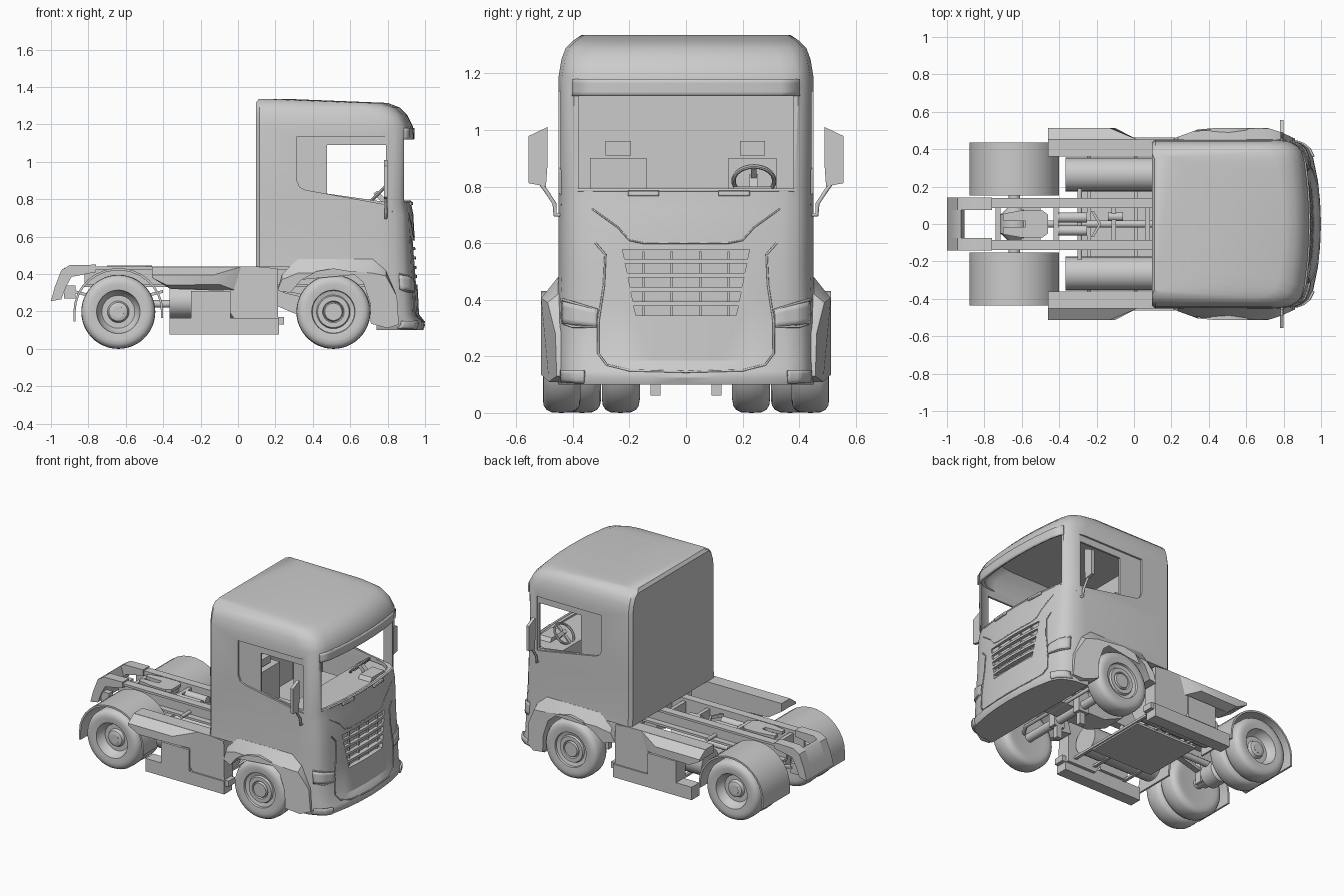
import bpy, bmesh, math
from math import pi, sin, cos, radians

if "Cube" in bpy.data.objects:
    bpy.data.objects.remove(bpy.data.objects["Cube"])


def obj(name, verts, faces, mirror=False):
    me = bpy.data.meshes.new(name)
    me.from_pydata(verts, [], faces)
    bm = bmesh.new()
    bm.from_mesh(me)
    bmesh.ops.recalc_face_normals(bm, faces=bm.faces)
    bm.to_mesh(me)
    bm.free()
    o = bpy.data.objects.new(name, me)
    bpy.context.collection.objects.link(o)
    if mirror:
        m = o.modifiers.new("Mirror", 'MIRROR')
        m.use_axis = (False, True, False)
    return o


def loft(name, rings, mirror=False):
    n = len(rings[0])
    faces = [list(range(n)), [(len(rings) - 1) * n + i for i in range(n)]]
    for r in range(len(rings) - 1):
        for i in range(n):
            j = (i + 1) % n
            faces.append([r * n + i, r * n + j, r * n + n + j, r * n + n + i])
    return obj(name, [p for r in rings for p in r], faces, mirror)


def prism(name, pts, axis, a, b, mirror=False):
    place = {'x': lambda p, t: (t, p[0], p[1]), 'y': lambda p, t: (p[0], t, p[1]),
             'z': lambda p, t: (p[0], p[1], t)}[axis]
    return loft(name, [[place(p, t) for p in pts] for t in (a, b)], mirror)


def box(name, x0, x1, y0, y1, z0, z1, mirror=False):
    return prism(name, [(x0, y0), (x1, y0), (x1, y1), (x0, y1)], 'z', z0, z1, mirror)


def lathe(name, prof, cx, cz, mirror=False, n=40):
    # turned round an axis parallel to y; prof = (y, radius)
    return loft(name, [[(cx + r * cos(2 * pi * i / n), y, cz + r * sin(2 * pi * i / n))
                        for i in range(n)] for y, r in prof], mirror)


def rod(name, x0, x1, y, z, r, mirror=False, n=28):
    return prism(name, [(y + r * cos(2 * pi * i / n), z + r * sin(2 * pi * i / n)) for i in range(n)],
                 'x', x0, x1, mirror)


def tube(name, pts, r):
    for s, side in ((1, "left"), (-1, "right")):
        cu = bpy.data.curves.new(name, 'CURVE')
        cu.dimensions = '3D'
        cu.bevel_depth, cu.bevel_resolution = r, 1
        sp = cu.splines.new('POLY')
        sp.points.add(len(pts) - 1)
        for q, p in zip(sp.points, pts):
            q.co = (p[0], p[1] * s, p[2], 1)
        bpy.context.collection.objects.link(bpy.data.objects.new(f"{name}_{side}", cu))


def cut(o, c):
    m = o.modifiers.new("Cut", 'BOOLEAN')
    m.operation, m.object, m.solver = 'DIFFERENCE', c, 'EXACT'
    bpy.context.view_layer.objects.active = o
    bpy.ops.object.modifier_apply(modifier=m.name)
    bpy.data.objects.remove(c)


def lerp(t, table):
    for p, q in zip(table, table[1:]):
        if p[0] <= t <= q[0]:
            f = (t - p[0]) / (q[0] - p[0])
            return [u + (v - u) * f for u, v in zip(p, q)]
    return table[0] if t < table[0][0] else table[-1]


# Cab shell: rounded plan lofted through (z, front x, half width)
PLAN = [(.17, 0), (.10, .012), (.06, .035), (.04, .06), (.025, .11), (.01, .23)]
BODY = [(.10, .99, .452), (.125, 1.0, .462), (.15, .995, .464), (.185, .968, .462), (.40, .957, .455),
        (.50, .95, .45), (.72, .937, .45), (.78, .925, .45), (1.19, .935, .45)]
ROOF = [(1.25, .905, .44), (1.29, .865, .425), (1.315, .80, .40), (1.335, .30, .37)]
INNER = [(.5, .92, .425), (.72, .905, .425), (.785, .897, .425), (.79, .938, .425), (1.137, .938, .425),
         (1.142, .905, .425), (1.2, .905, .425), (1.25, .87, .41), (1.29, .82, .38)]


def half(xf, w):
    k = 1 + 11 * max(0, xf - .94)
    return [(xf - d * k, w - i) for d, i in PLAN] + [(xf - .003 * k, .12)]


def ring(z, xb, xf, w):
    h = [(xb, w - .02), (xb + .02, w)] + half(xf, w)
    return [(x, -y, z) for x, y in h] + [(xf, 0, z)] + [(x, y, z) for x, y in reversed(h)]


def surf(y, z, off=0.0):
    _, xf, w = lerp(z, BODY)
    tab = [(0, xf)] + [(b, a) for a, b in reversed(half(xf, w))]
    return (lerp(abs(y), tab)[1] + off, y, z)


def patch(name, y0, y1, lo, hi, off, mirror=False, n=12, thick=.012):
    # panel following the cab front; lo/hi = z at y0 and at y1
    vs, fs = [], []
    for i in range(n + 1):
        t = i / n
        a, b = lo[0] + (lo[1] - lo[0]) * t, hi[0] + (hi[1] - hi[0]) * t
        vs += [surf(y0 + (y1 - y0) * t, a + (b - a) * k / 4, off) for k in range(5)]
    for i in range(n):
        fs += [[i * 5 + k, i * 5 + k + 1, i * 5 + k + 6, i * 5 + k + 5] for k in range(4)]
    o = obj(name, vs, fs, mirror)
    m = o.modifiers.new("Thick", 'SOLIDIFY')
    m.thickness, m.offset = thick, 0
    return o


cab = loft("cab", [ring(z, .095, xf, w) for z, xf, w in BODY + ROOF[:-1]]
           + [ring(ROOF[-1][0], .11, ROOF[-1][1], ROOF[-1][2])])
cut(cab, loft("inside", [ring(z, .125, xf, w) for z, xf, w in INNER]))
cut(cab, box("under", -.3, .74, -1, 1, -.1, .44))
cut(cab, box("screen", .888, 1.2, -.6, .6, .787, 1.14))
cut(cab, prism("side_opening", [(.477, .83), (.79, .785), (.79, 1.09), (.477, 1.09)], 'y', -.7, .7))
for s in (1, -1):
    cut(cab, prism("recess", [(.315, 1.135), (.315, .90), (.33, .865), (.36, .85), (.80, .77), (.80, 1.135)],
                   'y', s * .438, s * .7))
for k in range(5):
    h, z = .225 - .01 * k, .562 - .05 * k
    cut(cab, prism("slot", [(-h, z + .016), (h, z + .016), (h - .008, z - .018), (-h + .008, z - .018)],
                   'x', .925, 1.2))
for y in (.05, .15):
    box("grille_bar", .924, .936, y - .004, y + .004, .345, .57, True)

# Front trim
patch("sun_visor", -.40, .40, (1.12, 1.12), (1.18, 1.18), .003)
patch("headlight", .315, .435, (.305, .315), (.365, .395), .005, True)
patch("fog_light", .36, .44, (.105, .11), (.15, .15), .006, True)
tube("headlight_rim", [surf(y, z, .006) for y, z in
     ((.435, .40), (.40, .39), (.315, .365), (.32, .305), (.40, .305), (.43, .315))], .005)
tube("hood_line", [surf(y, z) for y, z in
     ((.44, .735), (.33, .72), (.24, .655), (.20, .61), (.15, .60), (.07, .60), (0, .60))], .003)
tube("panel_line", [surf(y, z, .001) for y, z in
     ((.32, .60), (.285, .56), (.29, .45), (.31, .32), (.31, .21), (.28, .17), (.2, .15), (0, .145))], .004)
tube("screen_sill", [surf(y, .787, -.004) for y in (.38, .32, .22, .12, 0)], .007)
for y in (-.15, .17):
    patch("wiper_mount", y - .055, y + .055, (.768, .768), (.785, .785), .006)

# Mirrors
prism("mirror", [(.49, 1.01), (.557, .978), (.557, .812), (.495, .80), (.49, .87)], 'x', .78, .80, True)
tube("mirror_arm", [(.79, .52, .82), (.79, .495, .785), (.79, .465, .74), (.79, .463, .70), (.79, .445, .70)], .008)

# Cabin: dashboard, seats, steering wheel
loft("dashboard", [ring(z, .66, xf, .41) for z, xf in ((.505, .91), (.72, .90), (.775, .895))])
prism("instrument_hood", [(.15, .77), (.32, .77), (.30, .80), (.17, .80)], 'x', .79, .88)
for side, y0, y1 in (("passenger", -.34, -.14), ("driver", .15, .32)):
    ym = (y0 + y1) / 2
    box(side + "_seat_base", .33, .58, y0, y1, .5, .66)
    box(side + "_seat_back", .31, .41, y0, y1, .6, .90)
    box(side + "_headrest", .33, .38, ym - .045, ym + .045, .91, .96)
bpy.ops.mesh.primitive_torus_add(location=(.74, .24, .82), rotation=(0, -pi / 4, 0), major_radius=.072,
                                 minor_radius=.008, major_segments=32, minor_segments=8)
bpy.context.object.name = "steering_wheel"
prism("steering_column", [(.725, .83), (.745, .845), (.83, .76), (.81, .74)], 'y', .225, .255)
prism("steering_spoke", [(.693, .775), (.70, .77), (.792, .862), (.785, .868)], 'y', .23, .25)

# Front fenders, flaring outwards
FEN = [(.21, .31), (.235, .40), (.32, .48), (.72, .48), (.79, .42), (.85, .28), (.86, .13), (.80, .11), (.71, .135),
       (.705, .25), (.67, .355), (.60, .415), (.51, .43), (.42, .415), (.34, .37), (.28, .30)]
rim = [(x, .512 - .055 * min(1, max(0, (.36 - x) / .15)) - .055 * max(0, (x - .74) / .12),
        z - (.075 if i in (2, 3) else .03 if i in (1, 4) else 0)) for i, (x, z) in enumerate(FEN)]
loft("front_fender", [[(x, .34, z) for x, z in FEN], [(x, .452, z) for x, z in FEN], rim], True)

# Side skirts and boxes
SK = [(-.46, .44), (.10, .44), (.21, .43), (.215, .13), (.0, .13), (-.04, .19), (-.06, .31), (-.36, .32), (-.46, .385)]
prism("side_skirt", SK, 'y', .36, .452, True)
loft("skirt_flare", [[(x, y, z) for x, z in p] for y, p in (
    (.45, [(-.46, .44), (.02, .44), (-.02, .315), (-.36, .32), (-.46, .385)]),
    (.513, [(-.46, .395), (-.13, .395), (-.10, .345), (-.38, .34), (-.46, .38)]))], True)
box("side_locker", -.25, -.04, .36, .465, .165, .31, True)
box("lower_skirt", -.365, .22, .38, .462, .078, .165, True)
box("step_edge", .215, .245, .38, .45, .13, .17, True)
rod("tank", -.365, .16, .265, .255, .09, True)
box("floor_plate", -.30, .16, -.20, .22, .15, .165)
for x in (-.25, .0, .15):
    box("skirt_bracket", x, x + .02, -.42, .42, .16, .175)

# Chassis rails and tail
prism("chassis_rail", [(.085, .33), (.14, .33), (.14, .345), (.10, .345), (.10, .425), (.14, .425), (.14, .44), (.085, .44)],
      'x', -.82, .85, True)
TAIL = [(-.76, .45), (-.90, .448), (-.945, .42), (-.98, .33), (-1.0, .255), (-.945, .265), (-.92, .33), (-.89, .385),
        (-.76, .41)]
prism("tail_rail", TAIL, 'y', .075, .143, True)
prism("tail_crossmember", [(-.925, .435), (-.945, .42), (-.98, .33), (-1.0, .255), (-.945, .265), (-.92, .33), (-.905, .37)],
      'y', -.076, .076)
box("tail_bracket", -.93, -.87, .09, .13, .27, .34, True)
for x in (-.74, -.43, -.12, .06):
    box("chassis_crossmember", x, x + .025, -.09, .09, .345, .42)
for y in (-.035, .035):
    rod("air_tank", -.41, -.25, y, .395, .027)
rod("valve_unit", -.14, -.06, .04, .40, .025)
for s in (1, -1):
    prism("brace", [(-.23, s * .07), (-.215, s * .07), (-.175, 0), (-.19, 0)], 'z', .40, .42)

# Coupling plate
prism("coupling_plate", [(-.46, -.05), (-.46, .05), (-.49, .073), (-.60, .073), (-.70, .055), (-.70, .02), (-.58, .015),
                         (-.58, -.015), (-.70, -.02), (-.70, -.055), (-.60, -.073), (-.49, -.073)], 'z', .425, .445)
box("coupling_base", -.59, -.50, -.10, .10, .37, .43)

# Wheels: front singles and rear duals
TYRE = [(0, .02), (0, .12), (-.004, .15), (.0, .172), (.01, .187), (.028, .196), (.064, .198), (.099, .196),
        (.117, .187), (.127, .172), (.13, .15), (.125, .116)]
FACE = [(.112, .113), (.106, .09), (.118, .084), (.118, .058), (.108, .052), (.122, .046), (.122, .01)]
DISH = [(.11, .113), (.085, .10), (.07, .088), (.07, .058), (.09, .05), (.095, .04), (.095, .01)]
for name, x, y, face in (("front_wheel", .51, .376, FACE), ("rear_outer_wheel", -.64, .304, DISH),
                         ("rear_inner_wheel", -.64, .167, DISH)):
    lathe(name, [(y + a, r) for a, r in TYRE + face], x, .198, True, 48)

# Rear fenders
arc = [radians(a) for a in range(0, 181, 12)]
outer = [(-.64 + .24 * cos(a), .20 + .232 * sin(a)) for a in arc]
inner = [(-.64 + .228 * cos(a), .20 + .22 * sin(a)) for a in reversed(arc)]
prism("rear_fender", outer + [(-.88, .145), (-.868, .145)] + inner + [(-.412, .165), (-.40, .165)], 'y', .152, .435, True)

# Axles, springs and drivetrain
lathe("rear_axle", [(-.40, .03), (-.09, .032), (-.05, .075), (.05, .075), (.09, .032), (.40, .03)], -.64, .197)
lathe("front_axle", [(-.45, .028), (.45, .028)], .51, .185)
rod("drive_shaft", -.58, .10, 0, .24, .02)
for x, l in ((.51, .27), (-.64, .24)):
    prism("leaf_spring", [(x - l, .30), (x, .235), (x + l, .30), (x + l, .315), (x, .255), (x - l, .315)],
          'y', .095, .135, True)
box("spring_clamp", -.68, -.60, .09, .14, .17, .34, True)
box("axle_clamp", .47, .55, .09, .14, .14, .28, True)
box("damper_foot", .49, .53, .09, .125, .062, .15, True)
lathe("tank_crossbar", [(-.19, .012), (.19, .012)], -.29, .36)
prism("engine", [(.16, .25), (.30, .19), (.66, .19), (.72, .24), (.72, .44), (.16, .44)], 'y', -.08, .08)
tube("steering_link", [(.60, 0, .2), (.60, .3, .2), (.55, .38, .2)], .012)

# Smooth shading with sharp edges kept
bpy.ops.object.select_all(action='DESELECT')
for o in bpy.data.objects:
    if o.type == 'MESH':
        o.select_set(True)
        bpy.context.view_layer.objects.active = o
bpy.ops.object.shade_smooth_by_angle(angle=radians(32))
